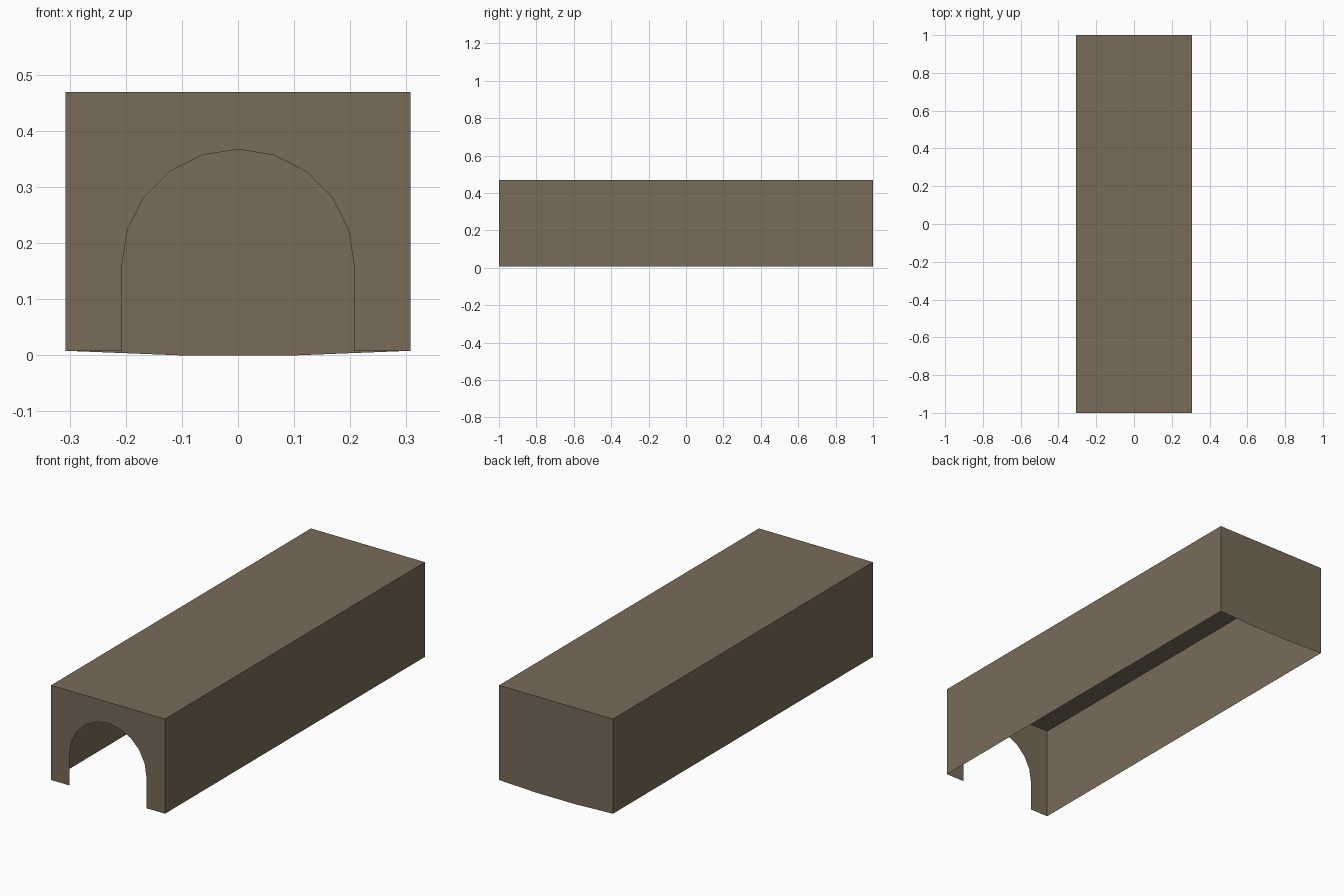
import bpy, math

if "Cube" in bpy.data.objects:
    bpy.data.objects.remove(bpy.data.objects["Cube"])

W, L, Z0, TOP = 0.307, 1.0, 0.008, 0.469   # half width, half length, base and roof height
R, SPRING = 0.207, 0.16                    # arch radius and springing height

mat = bpy.data.materials.new("earth brown")
mat.diffuse_color = (0.190, 0.146, 0.100, 1)
mat.use_nodes = True
mat.node_tree.nodes["Principled BSDF"].inputs["Base Color"].default_value = mat.diffuse_color


def panel(name, points):
    """One thin flat panel from an outline, counter-clockwise seen from outside."""
    me = bpy.data.meshes.new(name)
    me.from_pydata(points, [], [tuple(range(len(points)))])
    me.materials.append(mat)
    ob = bpy.data.objects.new(name, me)
    bpy.context.collection.objects.link(ob)
    return ob


# Front wall with a ten-sided round arch opening
arch = [(R * math.cos(math.radians(a)), -L, SPRING + R * math.sin(math.radians(a)))
        for a in range(180, -1, -18)]
panel("front_arch_wall",
      [(-W, -L, Z0), (-R, -L, Z0)] + arch +
      [(R, -L, Z0), (W, -L, Z0), (W, -L, TOP), (-W, -L, TOP)])

# Back wall with a slightly bowed lower edge
xs = [W, 0.205, 0.105, -0.105, -0.205, -W]
bow = [(x, L, Z0 * max(0, (abs(x) - 0.105) / (W - 0.105))) for x in xs]
panel("back_wall", bow + [(-W, L, TOP), (W, L, TOP)])

# Side walls
panel("right_wall", [(W, -L, Z0), (W, L, Z0), (W, L, TOP), (W, -L, TOP)])
panel("left_wall", [(-W, L, Z0), (-W, -L, Z0), (-W, -L, TOP), (-W, L, TOP)])

# Flat roof; the underside stays open
panel("roof", [(-W, -L, TOP), (W, -L, TOP), (W, L, TOP), (-W, L, TOP)])
